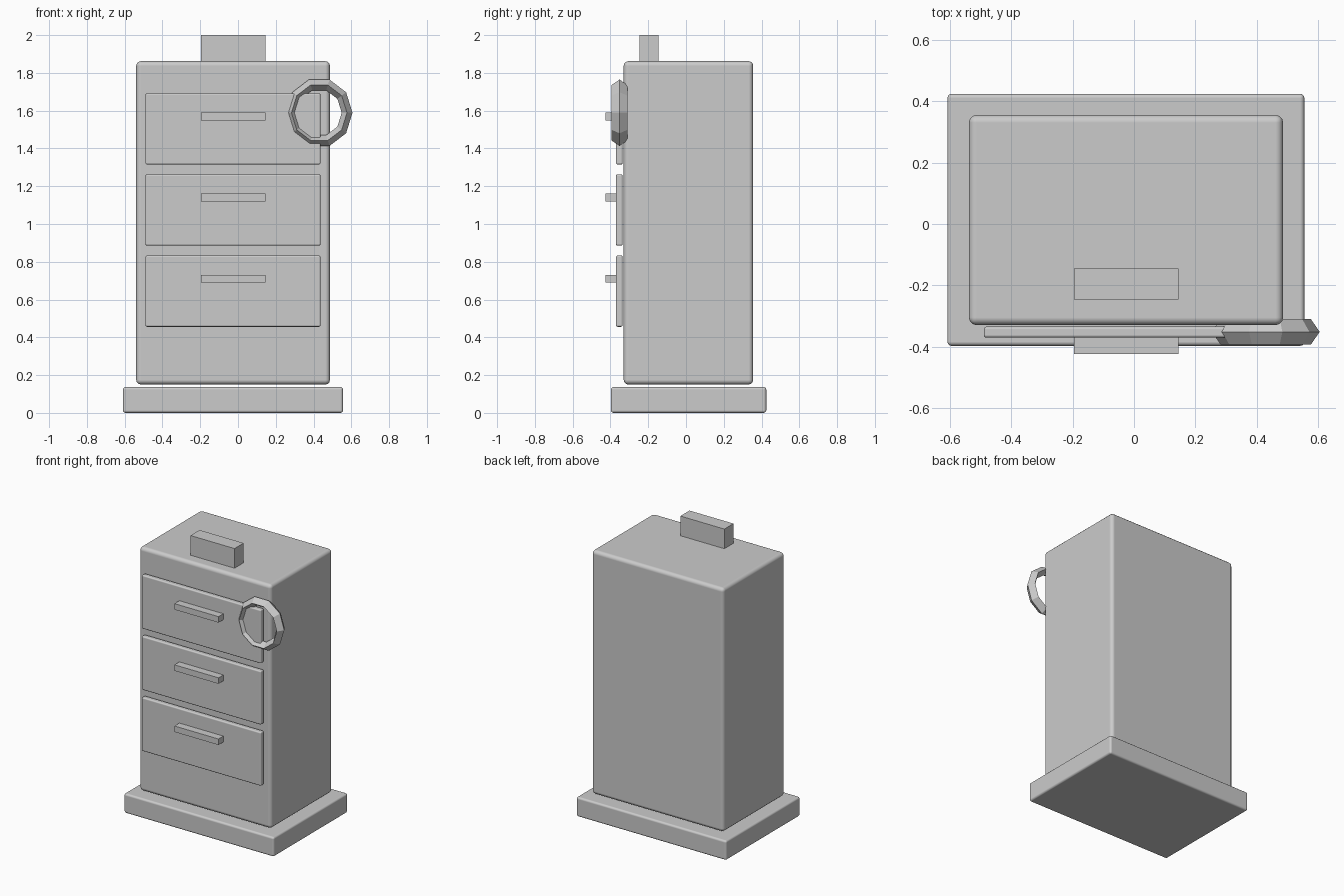
import bpy, bmesh, math
from mathutils import Vector

if "Cube" in bpy.data.objects:
    bpy.data.objects.remove(bpy.data.objects["Cube"])

grey = bpy.data.materials.new("light_grey")
grey.diffuse_color = (0.6, 0.6, 0.6, 1)
grey.use_nodes = True
grey.node_tree.nodes["Principled BSDF"].inputs["Base Color"].default_value = grey.diffuse_color


def add_object(name, bm):
    bmesh.ops.recalc_face_normals(bm, faces=bm.faces)
    mesh = bpy.data.meshes.new(name)
    bm.to_mesh(mesh)
    bm.free()
    mesh.materials.append(grey)
    obj = bpy.data.objects.new(name, mesh)
    bpy.context.collection.objects.link(obj)
    return obj


def box(name, x, y, z, bevel=0.0):
    """Box from (min, max) ranges, with optional smooth rounded edges."""
    bm = bmesh.new()
    bmesh.ops.create_cube(bm, size=1)
    for v in bm.verts:
        v.co = Vector([r[0] if c < 0 else r[1] for c, r in zip(v.co, (x, y, z))])
    obj = add_object(name, bm)
    if bevel:
        mod = obj.modifiers.new("rounded_edges", 'BEVEL')
        mod.width = bevel
        mod.segments = 3
        mod.harden_normals = True
        for p in obj.data.polygons:
            p.use_smooth = True
    return obj


# plinth and cabinet body
box("base", (-0.609, 0.556), (-0.398, 0.425), (0, 0.137), 0.014)
box("cabinet_body", (-0.539, 0.487), (-0.330, 0.356), (0.15, 1.862), 0.025)

# three drawers with bar handles
for i in range(3):
    z = 0.456 + 0.4295 * i
    box(f"drawer_{i + 1}", (-0.49, 0.437), (-0.371, -0.335), (z, z + 0.377), 0.009)
    box(f"drawer_handle_{i + 1}", (-0.196, 0.146), (-0.425, -0.368),
        (z + 0.233, z + 0.275))

# block on top
box("top_block", (-0.196, 0.146), (-0.247, -0.146), (1.855, 2.0))

# low-poly ring with a diamond cross-section
SIDES = 10
SECTION = [(0.176, 0), (0.147, -0.042), (0.119, 0), (0.147, 0.042)]
bm = bmesh.new()
loops = []
for i in range(SIDES):
    a = 2 * math.pi * i / SIDES
    loops.append([bm.verts.new((0.43 + r * math.cos(a), -0.352 + y,
                                1.589 + 1.05 * r * math.sin(a))) for r, y in SECTION])
for i in range(SIDES):
    a, b = loops[i], loops[(i + 1) % SIDES]
    for j in range(4):
        k = (j + 1) % 4
        bm.faces.new((a[j], a[k], b[k], b[j]))
add_object("ring", bm)
